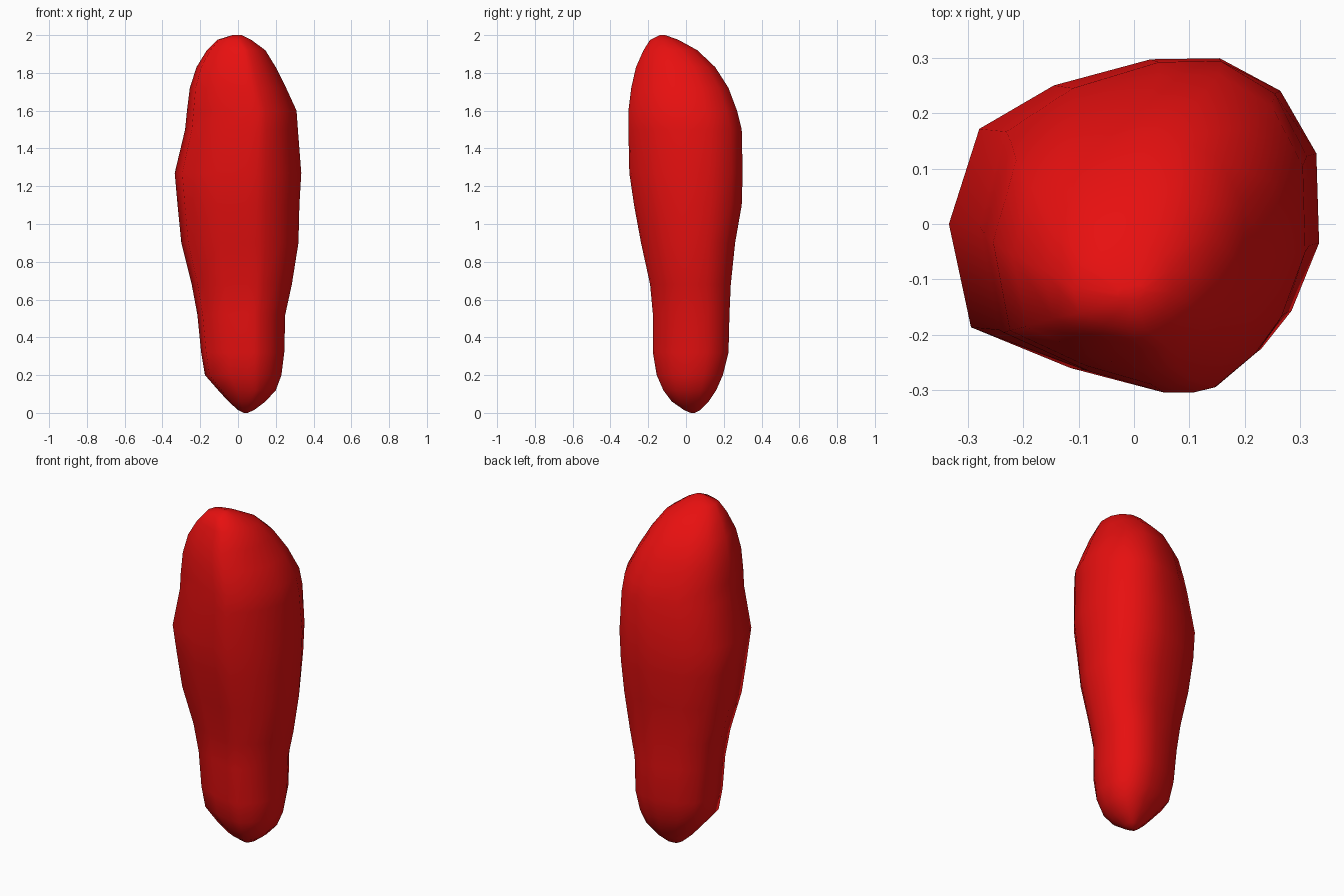
import bpy, bmesh

# Irregular cross-section of the body at its widest, as seen from above
SECTION = [(-.335, 0), (-.295, -.19), (-.115, -.265), (.04, -.305), (.10, -.305),
           (.145, -.295), (.23, -.23), (.285, -.16), (.335, -.035), (.33, .13),
           (.265, .245), (.155, .305), (.03, .303), (-.145, .255), (-.28, .175)]
HALF_X, HALF_Y = .335, .305

# Rings from bottom to top: z, x min, x max, y min, y max
RINGS = [(0, .03, .05, .025, .045),
         (.015, 0, .085, -.01, .075),
         (.06, -.05, .145, -.075, .12),
         (.12, -.105, .20, -.12, .16),
         (.20, -.175, .23, -.155, .195),
         (.32, -.195, .245, -.175, .225),
         (.52, -.215, .25, -.175, .23),
         (.68, -.245, .285, -.19, .237),
         (.90, -.30, .32, -.238, .26),
         (1.10, -.32, .325, -.275, .295),
         (1.27, -.335, .335, -.30, .30),
         (1.50, -.28, .317, -.305, .295),
         (1.60, -.27, .31, -.305, .27),
         (1.72, -.255, .255, -.29, .225),
         (1.83, -.22, .20, -.265, .155),
         (1.92, -.165, .145, -.225, .06),
         (1.975, -.11, .07, -.19, -.04),
         (2.0, -.03, .02, -.14, -.11)]


def loft(name, section, rings):
    """Fit the section into each ring's box and skin the rings together."""
    bm = bmesh.new()
    loops = []
    for z, x0, x1, y0, y1 in rings:
        loops.append([bm.verts.new(((x0 + x1) / 2 + x / HALF_X * (x1 - x0) / 2,
                                    (y0 + y1) / 2 + y / HALF_Y * (y1 - y0) / 2, z))
                      for x, y in section])
    n = len(section)
    for a, b in zip(loops, loops[1:]):
        for i in range(n):
            j = (i + 1) % n
            bm.faces.new((a[i], a[j], b[j], b[i]))
    bm.faces.new(loops[0][::-1])
    bm.faces.new(loops[-1])
    bmesh.ops.recalc_face_normals(bm, faces=bm.faces)
    for f in bm.faces:
        f.smooth = True
    mesh = bpy.data.meshes.new(name)
    bm.to_mesh(mesh)
    bm.free()
    obj = bpy.data.objects.new(name, mesh)
    bpy.context.collection.objects.link(obj)
    return obj


# Smooth red body
body = loft("pepper_body", SECTION, RINGS)
red = bpy.data.materials.new("red")
red.diffuse_color = (.8, .005, .005, 1)
body.data.materials.append(red)
